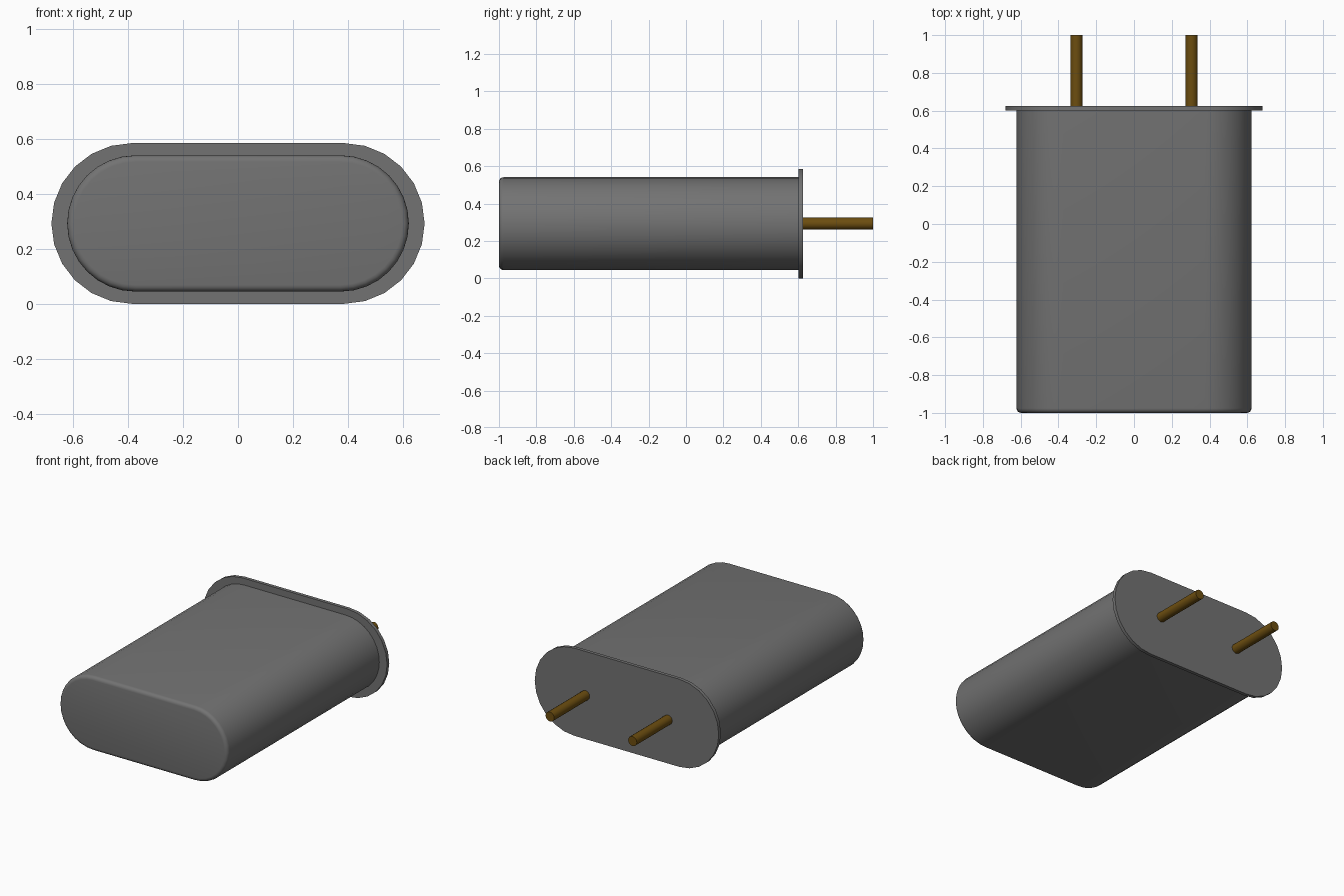
import bpy, bmesh, math
from mathutils import Vector

if "Cube" in bpy.data.objects:
    bpy.data.objects.remove(bpy.data.objects["Cube"], do_unlink=True)

MID_Z = 0.2925


def material(name, rgb):
    m = bpy.data.materials.new(name)
    m.use_nodes = True
    m.diffuse_color = (*rgb, 1)
    bsdf = m.node_tree.nodes["Principled BSDF"]
    bsdf.inputs["Base Color"].default_value = (*rgb, 1)
    return m


def stadium(half, radius, steps):
    """Outline in x and z: two semicircles joined by straight sides."""
    points = []
    for side, start in ((1, -math.pi / 2), (-1, math.pi / 2)):
        for i in range(steps + 1):
            a = start + math.pi * i / steps
            points.append((side * half + radius * math.cos(a),
                           MID_Z + radius * math.sin(a)))
    return points


def circle(x, radius, sides):
    angles = [2 * math.pi * i / sides for i in range(sides)]
    return [(x + radius * math.cos(a), MID_Z + radius * math.sin(a)) for a in angles]


def extrude_part(name, outline, y0, y1, mat, rounding=0):
    """Solid running along y, with an optional rounded front rim."""
    bm = bmesh.new()
    front = bm.faces.new([bm.verts.new((x, y0, z)) for x, z in outline])
    made = bmesh.ops.extrude_face_region(bm, geom=[front], use_keep_orig=True)
    moved = [v for v in made["geom"] if isinstance(v, bmesh.types.BMVert)]
    bmesh.ops.translate(bm, verts=moved, vec=Vector((0, y1 - y0, 0)))
    bmesh.ops.recalc_face_normals(bm, faces=bm.faces)
    if rounding:
        rim = [e for e in bm.edges if all(abs(v.co.y - y0) < 1e-5 for v in e.verts)]
        bmesh.ops.bevel(bm, geom=rim, offset=rounding, segments=4,
                        profile=0.5, affect='EDGES')
    mesh = bpy.data.meshes.new(name)
    bm.to_mesh(mesh)
    bm.free()
    mesh.materials.append(mat)
    ob = bpy.data.objects.new(name, mesh)
    bpy.context.collection.objects.link(ob)
    bpy.ops.object.select_all(action='DESELECT')
    ob.select_set(True)
    bpy.context.view_layer.objects.active = ob
    bpy.ops.object.shade_smooth_by_angle(angle=math.radians(35))
    return ob


grey = material("can_grey", (0.17, 0.17, 0.17))
brass = material("lead_brass", (0.15, 0.075, 0.005))

# Can with rounded front rim, and the wider base plate at its back
extrude_part("can", stadium(0.374, 0.248, 16), -1.0, 0.605, grey, 0.024)
extrude_part("base_flange", stadium(0.387, 0.2925, 12), 0.602, 0.625, grey)

# Two wire leads
for side, label in ((1, "left"), (-1, "right")):
    extrude_part(label + "_lead", circle(side * 0.305, 0.032, 16), 0.61, 1.0, brass)
